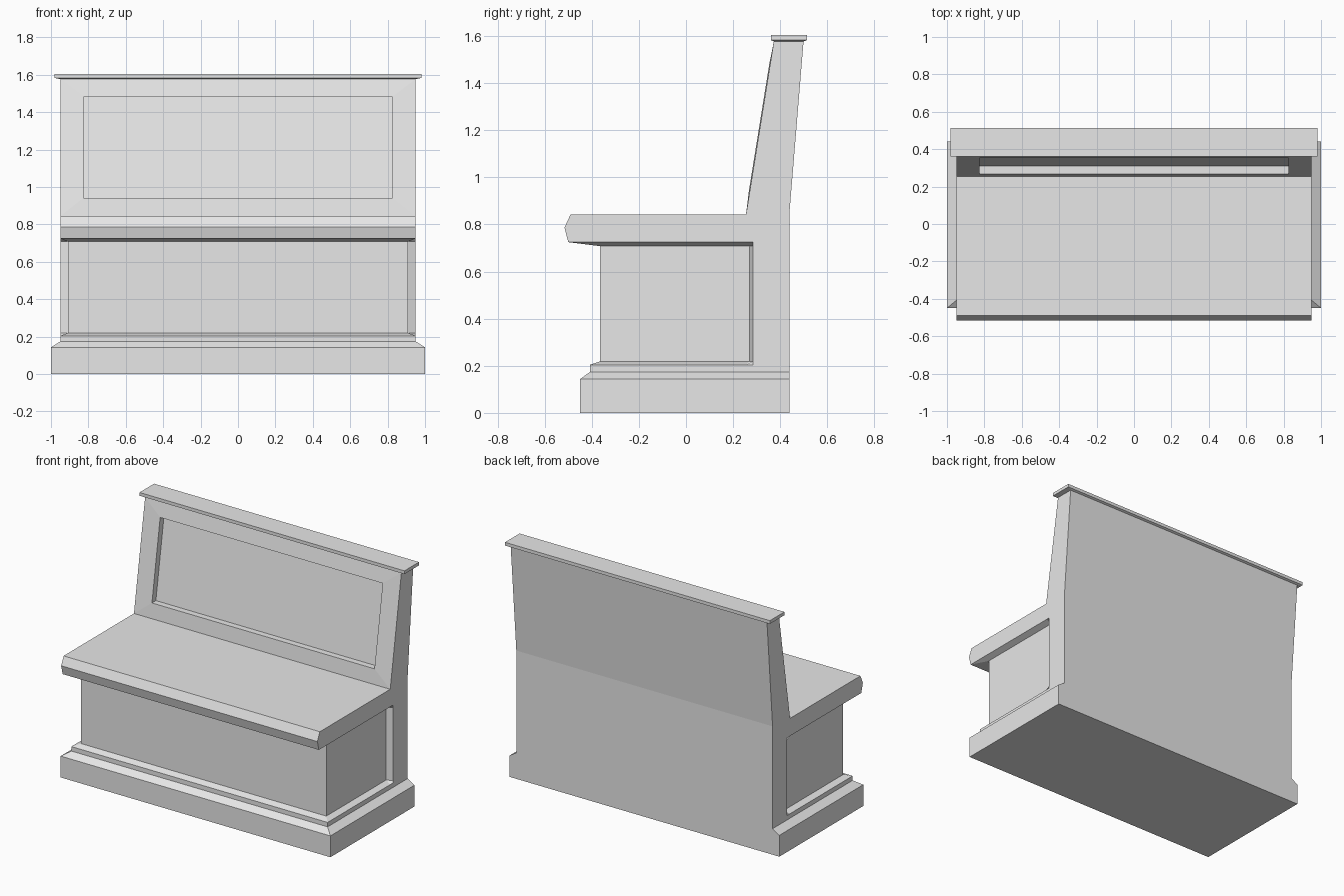
import bpy, bmesh

if "Cube" in bpy.data.objects:
    bpy.data.objects.remove(bpy.data.objects["Cube"])

W = 0.95                      # half width of seat and back
BACK = 0.44                   # rear plane of the lower part

grey = bpy.data.materials.new("plain_grey")
grey.diffuse_color = (0.8, 0.8, 0.8, 1)
grey.use_nodes = True
grey.node_tree.nodes["Principled BSDF"].inputs["Base Color"].default_value = grey.diffuse_color


def build(name, faces):
    """Mesh object from a list of faces given as point lists."""
    bm = bmesh.new()
    for f in faces:
        bm.faces.new([bm.verts.new(p) for p in f])
    bmesh.ops.remove_doubles(bm, verts=bm.verts, dist=1e-5)
    bmesh.ops.recalc_face_normals(bm, faces=bm.faces)
    mesh = bpy.data.meshes.new(name)
    bm.to_mesh(mesh)
    bm.free()
    mesh.materials.append(grey)
    obj = bpy.data.objects.new(name, mesh)
    bpy.context.collection.objects.link(obj)
    return obj


def bridge(a, b):
    """Quads between two closed rings."""
    n = len(a)
    return [[a[i], a[(i + 1) % n], b[(i + 1) % n], b[i]] for i in range(n)]


def loft(rings):
    return [f for a, b in zip(rings, rings[1:]) for f in bridge(a, b)]


def rect(x, y0, y1, z):
    return [(-x, y0, z), (x, y0, z), (x, y1, z), (-x, y1, z)]


def post_ring(x, front, notch, post, z):
    """Plan outline: box of half width x, with full width posts at the rear."""
    half = [(x, front, z), (x, notch, z), (W, post, z), (W, BACK, z)]
    return half + [(-px, py, pz) for px, py, pz in reversed(half)]


# Stepped plinth, bevelled on front and sides, flush at the rear
plinth = [rect(1.0, -0.45, BACK, 0), rect(1.0, -0.45, BACK, 0.143),
          rect(W, -0.408, BACK, 0.174), rect(W, -0.408, BACK, 0.204)]
build("plinth", loft(plinth) + [plinth[0]])

# Storage box with recessed side panels between plinth and seat
box = [post_ring(W, -0.408, 0.255, 0.285, 0.204),
       post_ring(0.91, -0.365, 0.27, 0.285, 0.219),
       post_ring(0.91, -0.365, 0.27, 0.285, 0.708),
       post_ring(W, -0.50, 0.255, 0.285, 0.725)]
build("storage_box", loft(box))

# Seat and leaning backrest from one side profile
profile = [(BACK, 0.725), (-0.50, 0.725), (-0.516, 0.787), (-0.49, 0.843),
           (0.255, 0.843), (0.373, 1.577), (0.499, 1.577), (BACK, 0.86)]
left = [(-W, y, z) for y, z in profile]
right = [(W, y, z) for y, z in profile]
sides = bridge(left, right)
open_edges = (0, 4, 5)        # underside, backrest front, top
build("seat_and_backrest", [left, right] +
      [f for i, f in enumerate(sides) if i not in open_edges])


# Backrest front: frame around a sunken panel
def on_front(x, z, depth):
    return (x, 0.255 + (z - 0.843) * 0.118 / 0.734 + depth, z)


def front_ring(x, z0, z1, depth):
    return [on_front(-x, z0, depth), on_front(x, z0, depth),
            on_front(x, z1, depth), on_front(-x, z1, depth)]


frame = [front_ring(W, 0.843, 1.577, 0), front_ring(0.825, 0.942, 1.482, -0.004),
         front_ring(0.825, 0.942, 1.482, 0.038)]
build("backrest_panel", loft(frame) + [frame[-1]])

# Cap rail along the top
cap = [rect(W, 0.373, 0.499, 1.577), rect(0.982, 0.36, 0.514, 1.583),
       rect(0.982, 0.36, 0.514, 1.605)]
build("cap_rail", loft(cap) + [cap[-1]])
